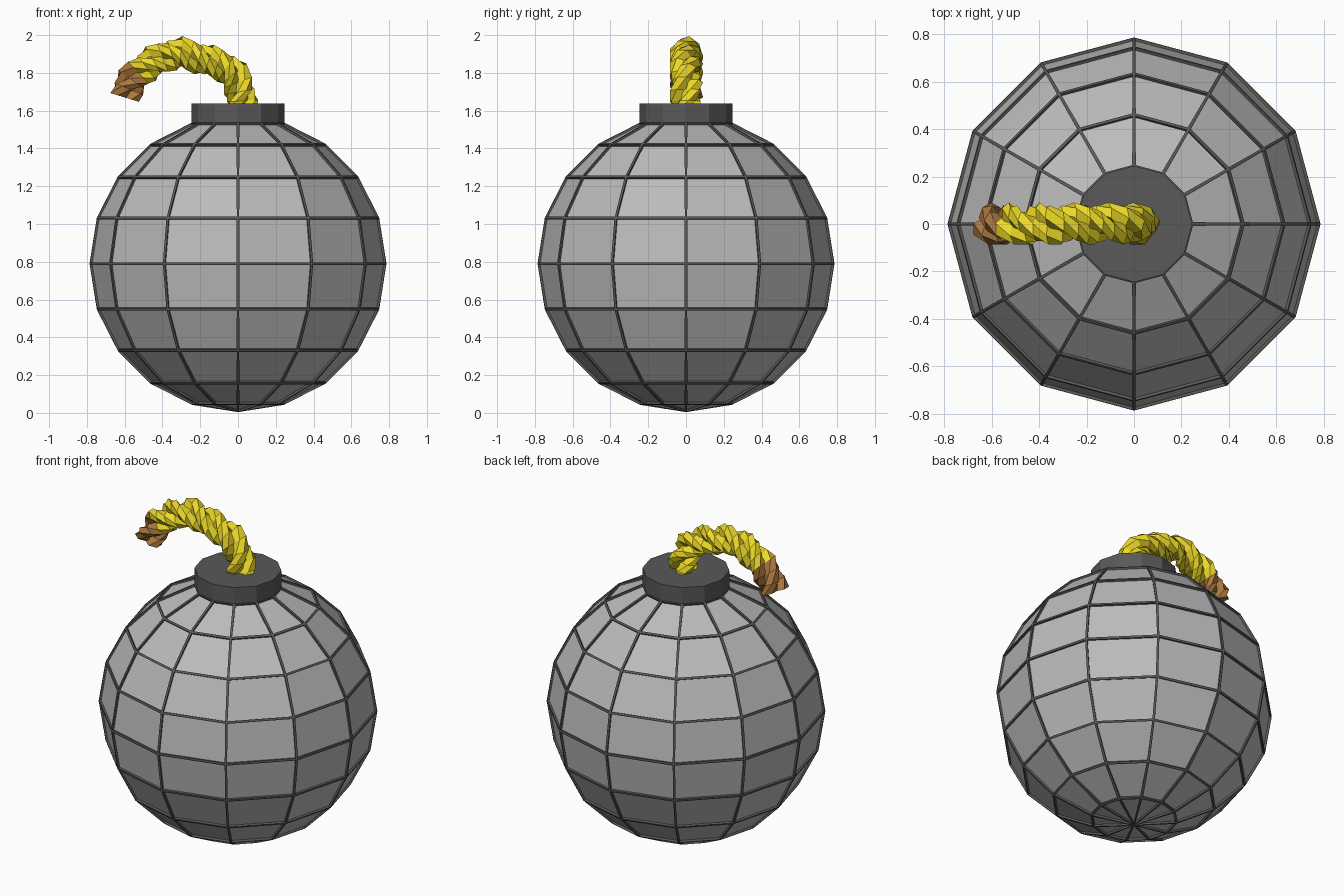
import bpy, bmesh
from math import sin, cos, pi, tau
from mathutils import Vector, Matrix

if "Cube" in bpy.data.objects:
    bpy.data.objects.remove(bpy.data.objects["Cube"])


def material(name, rgb):
    m = bpy.data.materials.new(name)
    m.diffuse_color = (*rgb, 1)
    m.use_nodes = True
    m.node_tree.nodes["Principled BSDF"].inputs["Base Color"].default_value = m.diffuse_color
    return m


def finish(name, bm, *mats):
    me = bpy.data.meshes.new(name)
    bmesh.ops.recalc_face_normals(bm, faces=bm.faces)
    bm.to_mesh(me)
    bm.free()
    for m in mats:
        me.materials.append(m)
    ob = bpy.data.objects.new(name, me)
    bpy.context.collection.objects.link(ob)
    return ob


panel = material("panel_grey", (0.5, 0.5, 0.5))
dark = material("dark_grey", (0.1, 0.1, 0.1))
yellow = material("rope_yellow", (0.85, 0.7, 0.02))
brown = material("burnt_brown", (0.42, 0.19, 0.05))

# body: faceted sphere with recessed panels between dark ribs
bm = bmesh.new()
bmesh.ops.create_uvsphere(bm, u_segments=12, v_segments=10, radius=0.786,
                          matrix=Matrix.Translation((0, 0, 0.79)))
panels = bm.faces[:]
bmesh.ops.inset_individual(bm, faces=panels, thickness=0.010, depth=0)
bmesh.ops.inset_individual(bm, faces=panels, thickness=0.001, depth=-0.012)
inner = set(panels)
for f in bm.faces:
    f.material_index = 0 if f in inner else 1
finish("body", bm, panel, dark)

# cap
bm = bmesh.new()
bmesh.ops.create_cone(bm, cap_ends=True, segments=12, radius1=0.245, radius2=0.245,
                      depth=0.12, matrix=Matrix.Translation((0, 0, 1.577)))
finish("cap", bm, dark)

# fuse centre line (x, z), resampled evenly
path = [(0.02, 1.60), (0.015, 1.70), (-0.01, 1.78), (-0.07, 1.835), (-0.19, 1.875),
        (-0.32, 1.91), (-0.44, 1.865), (-0.53, 1.80), (-0.58, 1.735), (-0.60, 1.67)]
pts = [Vector((x, 0, z)) for x, z in path]
dist = [0.0]
for a, b in zip(pts, pts[1:]):
    dist.append(dist[-1] + (b - a).length)


def along(d):
    d = max(0.0, min(d, dist[-1]))
    for i in range(len(pts) - 1):
        if d <= dist[i + 1] + 1e-9:
            return pts[i].lerp(pts[i + 1], (d - dist[i]) / (dist[i + 1] - dist[i]))
    return pts[-1]


STEPS, SIDES, STRANDS, TURNS = 18, 6, 3, 2.0


def rope(name, first, last, mat):
    bm = bmesh.new()
    side = Vector((0, 1, 0))
    step = dist[-1] / STEPS
    for s in range(STRANDS):
        rings = []
        for i in range(first, last + 1):
            c = along(i * step)
            tan = (along((i + 0.8) * step) - along((i - 0.8) * step)).normalized()
            nor = side.cross(tan)
            twist = tau * (TURNS * i / STEPS + s / STRANDS) + pi / 2
            ring = []
            for k in range(SIDES):
                a = twist + tau * k / SIDES
                u = 0.043 * cos(twist) + 0.048 * cos(a)
                v = 0.043 * sin(twist) + 0.048 * sin(a)
                ring.append(bm.verts.new(c + nor * u + side * v))
            rings.append(ring)
        for r0, r1 in zip(rings, rings[1:]):
            for k in range(SIDES):
                n = (k + 1) % SIDES
                bm.faces.new((r0[k], r0[n], r1[n], r1[k]))
        bm.faces.new(rings[0])
        bm.faces.new(rings[-1])
    return finish(name, bm, mat)


# fuse rope and its burnt end
rope("fuse", 0, 15, yellow)
rope("fuse_tip", 15, STEPS, brown)
